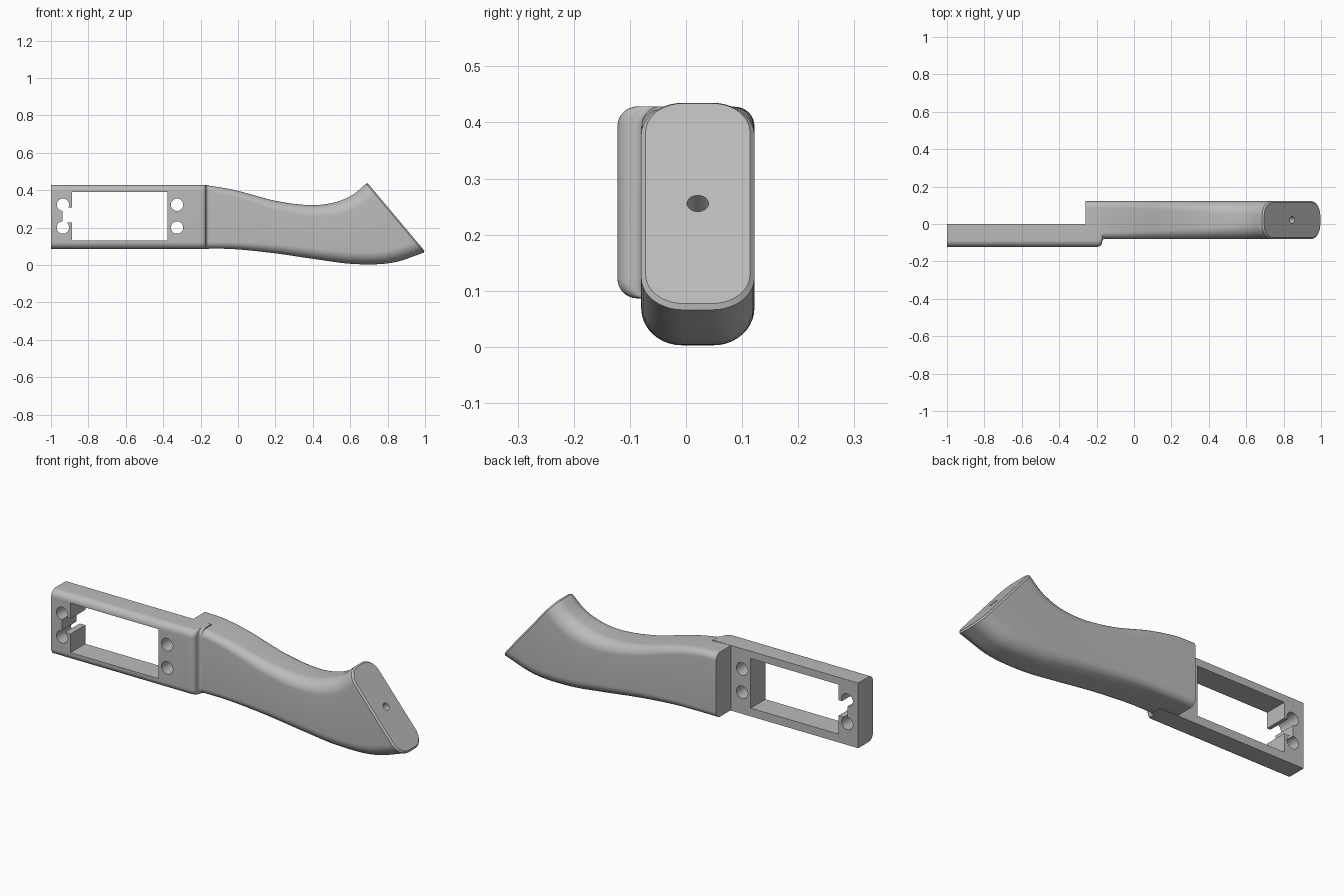
import bpy, bmesh, math
from mathutils import Vector, Matrix

if "Cube" in bpy.data.objects:
    bpy.data.objects.remove(bpy.data.objects["Cube"], do_unlink=True)

grey = bpy.data.materials.new("plain_grey")
grey.use_nodes = True
grey.diffuse_color = (0.5, 0.5, 0.5, 1)
grey.node_tree.nodes["Principled BSDF"].inputs["Base Color"].default_value = (0.5, 0.5, 0.5, 1)


def make_object(name, bm):
    bmesh.ops.recalc_face_normals(bm, faces=bm.faces)
    mesh = bpy.data.meshes.new(name)
    bm.to_mesh(mesh)
    bm.free()
    mesh.materials.append(grey)
    obj = bpy.data.objects.new(name, mesh)
    bpy.context.collection.objects.link(obj)
    return obj


def section(top, bottom, front, back, r_front, r_back, steps=10):
    """Rounded rectangle spanning bottom to top points and front to back in y."""
    axis = top - bottom
    height = axis.length
    axis.normalize()
    points = []
    corners = [(back, height, -1, -1, r_back, 0), (front, height, 1, -1, r_front, 1),
               (front, 0, 1, 1, r_front, 2), (back, 0, -1, 1, r_back, 3)]
    for y, v, sy, sv, r, quarter in corners:
        for i in range(steps + 1 if r else 1):
            a = (quarter + i / steps) * math.pi / 2
            py = y + sy * r + r * math.cos(a)
            pv = v + sv * r + r * math.sin(a)
            points.append(bottom + axis * pv + Vector((0, py, 0)))
    return points


def loft(name, sections):
    bm = bmesh.new()
    rings = [[bm.verts.new(p) for p in s] for s in sections]
    n = len(rings[0])
    for a, b in zip(rings, rings[1:]):
        for i in range(n):
            j = (i + 1) % n
            bm.faces.new((a[i], a[j], b[j], b[i]))
    bm.faces.new(rings[0])
    bm.faces.new(rings[-1])
    return make_object(name, bm)


def spline(rows, per_span=6):
    """Smooth interpolation through rows of values."""
    rows = [Vector(r) for r in rows]
    rows = [rows[0] * 2 - rows[1]] + rows + [rows[-1] * 2 - rows[-2]]
    result = []
    for a, b, c, d in zip(rows, rows[1:], rows[2:], rows[3:]):
        for i in range(per_span):
            t = i / per_span
            result.append(0.5 * (2 * b + (c - a) * t + (2 * a - 5 * b + 4 * c - d) * t ** 2
                                 + (3 * b - a - 3 * c + d) * t ** 3))
    return result + [rows[-2]]


def combine(target, tool, operation):
    mod = target.modifiers.new("combine", "BOOLEAN")
    mod.object, mod.operation, mod.solver = tool, operation, "EXACT"
    bpy.context.view_layer.objects.active = target
    bpy.ops.object.modifier_apply(modifier=mod.name)
    bpy.data.objects.remove(tool, do_unlink=True)


def box_cutter(x0, x1, z0, z1):
    bm = bmesh.new()
    bmesh.ops.create_cube(bm, size=1, matrix=Matrix.Translation(((x0 + x1) / 2, -0.06, (z0 + z1) / 2))
                          @ Matrix.Diagonal((x1 - x0, 0.4, z1 - z0, 1)))
    return make_object("box_cutter", bm)


def round_cutter(centre, direction, radius, depth):
    bm = bmesh.new()
    turn = Vector(direction).to_track_quat("Z", "Y").to_matrix().to_4x4()
    bmesh.ops.create_cone(bm, cap_ends=True, segments=32, radius1=radius, radius2=radius,
                          depth=depth, matrix=Matrix.Translation(centre) @ turn)
    return make_object("round_cutter", bm)


# Curved grip: top x, top z, bottom x, bottom z, corner radius
FRONT, BACK = -0.08, 0.122
stations = spline([
    (-0.26, 0.428, -0.26, 0.088, 0.035),
    (-0.15, 0.423, -0.15, 0.088, 0.035),
    (0.0, 0.396, 0.0, 0.083, 0.04),
    (0.2, 0.343, 0.2, 0.062, 0.05),
    (0.38, 0.32, 0.42, 0.03, 0.06),
    (0.51, 0.333, 0.62, 0.005, 0.07),
    (0.61, 0.373, 0.82, 0.011, 0.075),
    (0.685, 0.435, 0.995, 0.066, 0.075)])
grip_sections = [section(Vector((a, 0, b)), Vector((c, 0, d)), FRONT, BACK, r, r)
                 for a, b, c, d, r in stations]

# Chamfered butt end
a, b, c, d, r = stations[-1]
top, bottom = Vector((a, 0, b)), Vector((c, 0, d))
along = (top - bottom).normalized()
outward = Vector((along.z, 0, -along.x))
rim = 0.008
grip_sections.append(section(top + outward * rim - along * rim, bottom + outward * rim + along * rim,
                             FRONT + rim, BACK - rim, r - rim, r - rim))
handle = loft("handle", grip_sections)

# Mounting plate, its front rounding over and then sweeping into the grip
steps = [(-1.0, -0.122)]
for i in range(9):
    t = i / 8 * math.pi / 2
    steps.append((-0.195 + 0.025 * math.sin(t), -0.097 - 0.025 * math.cos(t)))
for i in range(1, 6):
    t = i / 5 * math.pi / 2
    steps.append((-0.155 - 0.015 * math.cos(t), -0.094 + 0.015 * math.sin(t)))
plate = loft("plate", [section(Vector((x, 0, 0.4285)), Vector((x, 0, 0.0865)), y, 0, 0.035, 0)
                       for x, y in steps])
combine(handle, plate, "UNION")

# Window, side notch and screw holes
combine(handle, box_cutter(-0.887, -0.376, 0.13, 0.39), "DIFFERENCE")
combine(handle, box_cutter(-0.938, -0.88, 0.228, 0.308), "DIFFERENCE")
for x in (-0.936, -0.326):
    for z in (0.2, 0.322):
        combine(handle, round_cutter((x, -0.06, z), (0, 1, 0), 0.033, 0.3), "DIFFERENCE")

# Screw hole in the butt
centre = (top + bottom) / 2 + Vector((0, (FRONT + BACK) / 2, 0))
combine(handle, round_cutter(centre, outward, 0.019, 0.2), "DIFFERENCE")

# Single material and smooth shading with crisp edges
handle.data.materials.clear()
handle.data.materials.append(grey)
bpy.ops.object.select_all(action="DESELECT")
handle.select_set(True)
bpy.context.view_layer.objects.active = handle
bpy.ops.object.shade_smooth_by_angle(angle=math.radians(30))
